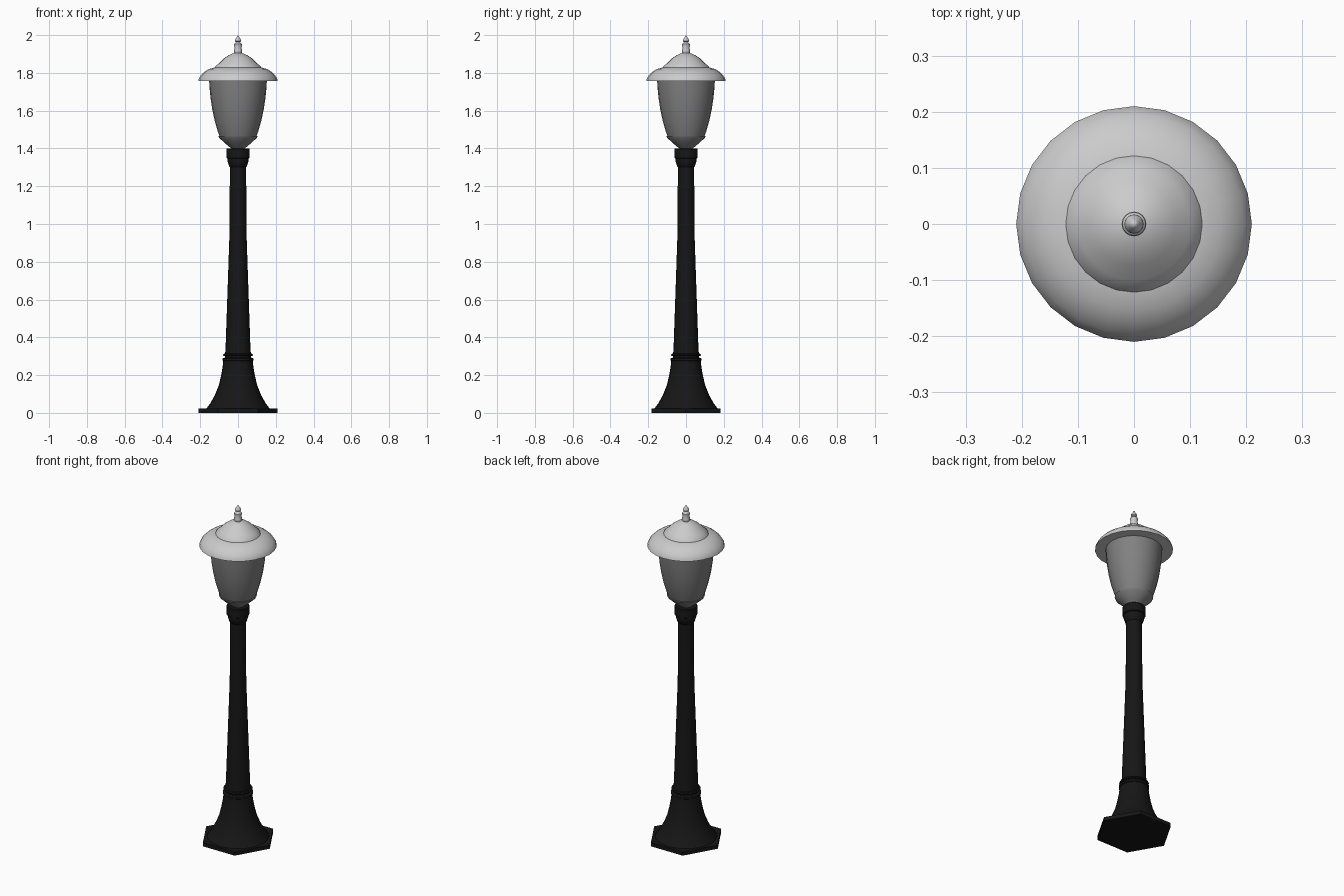
import bpy, bmesh, math

def material(name, v):
    m = bpy.data.materials.new(name)
    m.diffuse_color = (v, v, v, 1)
    return m

BLACK = material("black_iron", 0.008)
SMOKED = material("smoked_glass", 0.22)

def lathe(name, profile, mat=None, sides=24, angle=35):
    """Revolve a (radius, height) profile about the z axis."""
    bm = bmesh.new()
    rings = []
    for r, z in profile:
        if r == 0:
            rings.append([bm.verts.new((0, 0, z))] * sides)
        else:
            rings.append([bm.verts.new((r * math.cos(math.tau * i / sides),
                                        r * math.sin(math.tau * i / sides), z))
                          for i in range(sides)])
    for a, b in zip(rings, rings[1:]):
        for i in range(sides):
            j = (i + 1) % sides
            bm.faces.new(dict.fromkeys((a[i], a[j], b[j], b[i])))
    bmesh.ops.recalc_face_normals(bm, faces=bm.faces)
    mesh = bpy.data.meshes.new(name)
    bm.to_mesh(mesh)
    bm.free()
    ob = bpy.data.objects.new(name, mesh)
    bpy.context.collection.objects.link(ob)
    if mat:
        mesh.materials.append(mat)
    bpy.ops.object.select_all(action='DESELECT')
    ob.select_set(True)
    bpy.context.view_layer.objects.active = ob
    bpy.ops.object.shade_smooth_by_angle(angle=math.radians(angle))
    return ob

# Hexagonal foot plate
lathe("foot_plate", [(0, 0), (0.21, 0), (0.21, 0.022), (0, 0.022)], BLACK, sides=6)

# Flared pedestal with its lip
lathe("pedestal", [(0.17, 0.02), (0.147, 0.05), (0.122, 0.095), (0.102, 0.145),
                   (0.09, 0.195), (0.082, 0.24), (0.078, 0.275), (0.082, 0.278),
                   (0.082, 0.288), (0.07, 0.292), (0, 0.292)], BLACK)

# Thin ring above the pedestal
lathe("pedestal_ring", [(0.066, 0.301), (0.076, 0.302), (0.08, 0.307),
                        (0.076, 0.313), (0.066, 0.314)], BLACK)

# Tapered column
lathe("column", [(0.07, 0.29), (0.066, 0.34), (0.045, 0.95), (0.043, 1.33)], BLACK)

# Collar under the lantern
lathe("collar", [(0.042, 1.30), (0.047, 1.305), (0.056, 1.335), (0.056, 1.347),
                 (0.062, 1.35), (0.062, 1.396), (0.058, 1.40), (0, 1.40)], BLACK)

# Lantern cup and shade
lathe("lantern_cup", [(0.033, 1.398), (0.06, 1.42), (0.10, 1.456),
                      (0.104, 1.465), (0.096, 1.465)], SMOKED)
lathe("lantern_glass", [(0.094, 1.455), (0.107, 1.49), (0.123, 1.545), (0.136, 1.605),
                        (0.145, 1.665), (0.15, 1.715), (0.153, 1.762)], SMOKED)

# Two-tier roof
lathe("roof_brim", [(0.15, 1.758), (0.21, 1.758), (0.207, 1.77), (0.196, 1.788),
                    (0.178, 1.805), (0.155, 1.82), (0.122, 1.829), (0.115, 1.83)])
lathe("roof_dome", [(0.122, 1.828), (0.12, 1.834), (0.10, 1.852), (0.075, 1.876),
                    (0.05, 1.893), (0.025, 1.904), (0, 1.909)])

# Finial
lathe("finial", [(0.018, 1.90), (0.022, 1.912), (0.022, 1.92), (0.018, 1.93),
                 (0.021, 1.944), (0.021, 1.952), (0.012, 1.96), (0.011, 1.964),
                 (0.017, 1.969), (0.016, 1.975), (0.008, 1.988), (0, 2.0)], sides=16)
